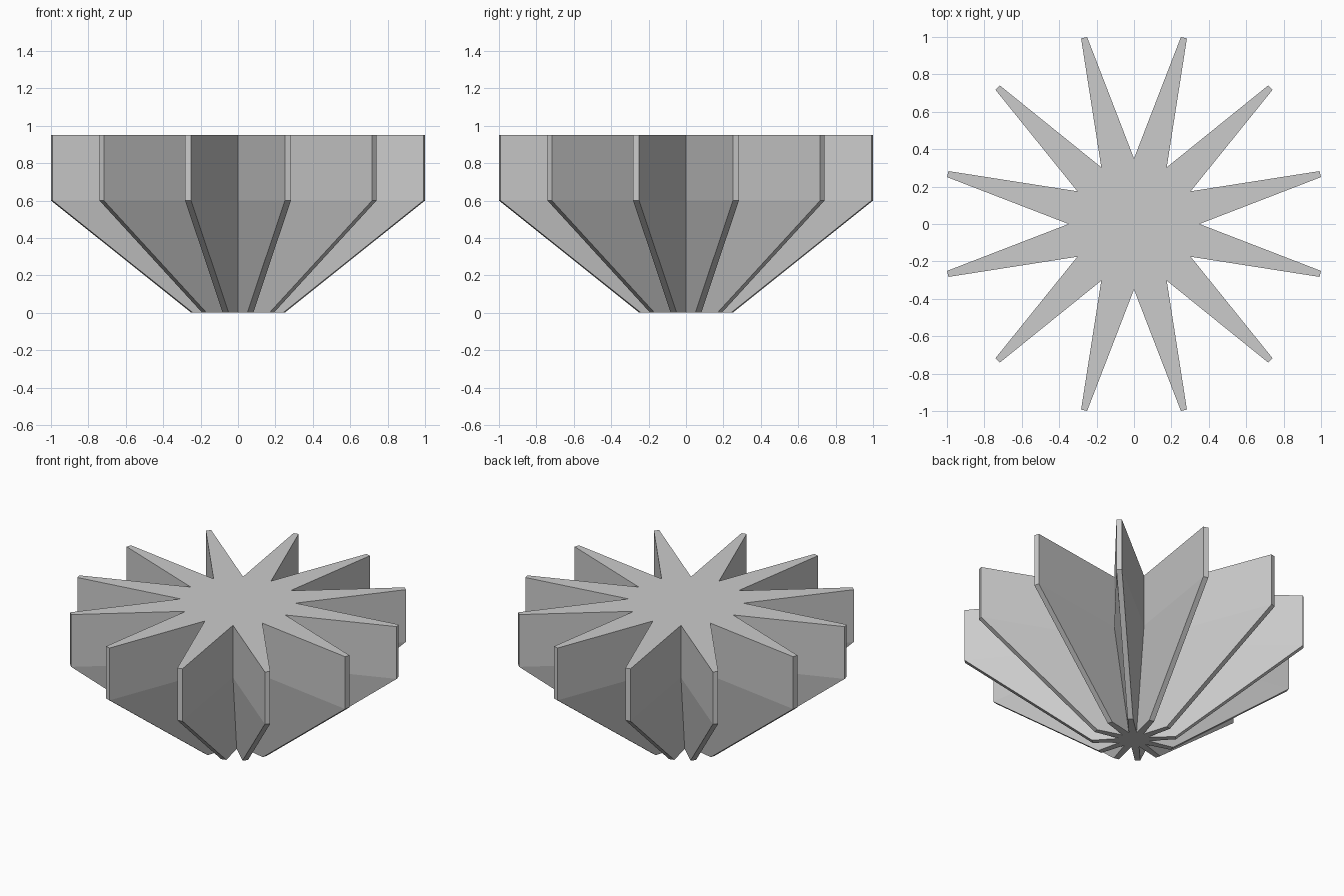
import bpy
import bmesh
from math import cos, sin, radians

cube = bpy.data.objects.get("Cube")
if cube:
    bpy.data.objects.remove(cube, do_unlink=True)

FINS = 12
TIP_HALF_WIDTH = 0.0165
# Height, fin tip radius, valley radius
SECTIONS = [(0.0, 0.254, 0.09), (0.6, 1.031, 0.35), (0.95, 1.031, 0.35)]

grey = bpy.data.materials.new("plain_grey")
grey.use_nodes = True
colour = (0.6, 0.6, 0.6, 1.0)
grey.diffuse_color = colour
grey.node_tree.nodes["Principled BSDF"].inputs["Base Color"].default_value = colour


def star_ring(bm, z, tip, valley):
    """Star outline: a valley, then the two corners of a blunt fin tip."""
    ring = []
    step = radians(360 / FINS)
    for i in range(FINS):
        a = i * step
        ring.append(bm.verts.new((valley * cos(a), valley * sin(a), z)))
        b = a + step / 2
        for side in (-TIP_HALF_WIDTH, TIP_HALF_WIDTH):
            ring.append(bm.verts.new((tip * cos(b) - side * sin(b),
                                      tip * sin(b) + side * cos(b), z)))
    return ring


# Finned body lofted through the star sections
bm = bmesh.new()
rings = [star_ring(bm, *section) for section in SECTIONS]
for low, high in zip(rings, rings[1:]):
    for i in range(len(low)):
        j = (i + 1) % len(low)
        bm.faces.new((low[i], low[j], high[j], high[i]))

# Flat top and bottom
bm.faces.new(rings[-1])
bm.faces.new(reversed(rings[0]))
bm.normal_update()

mesh = bpy.data.meshes.new("finned_body")
bm.to_mesh(mesh)
bm.free()
mesh.materials.append(grey)
body = bpy.data.objects.new("finned_body", mesh)
bpy.context.collection.objects.link(body)
